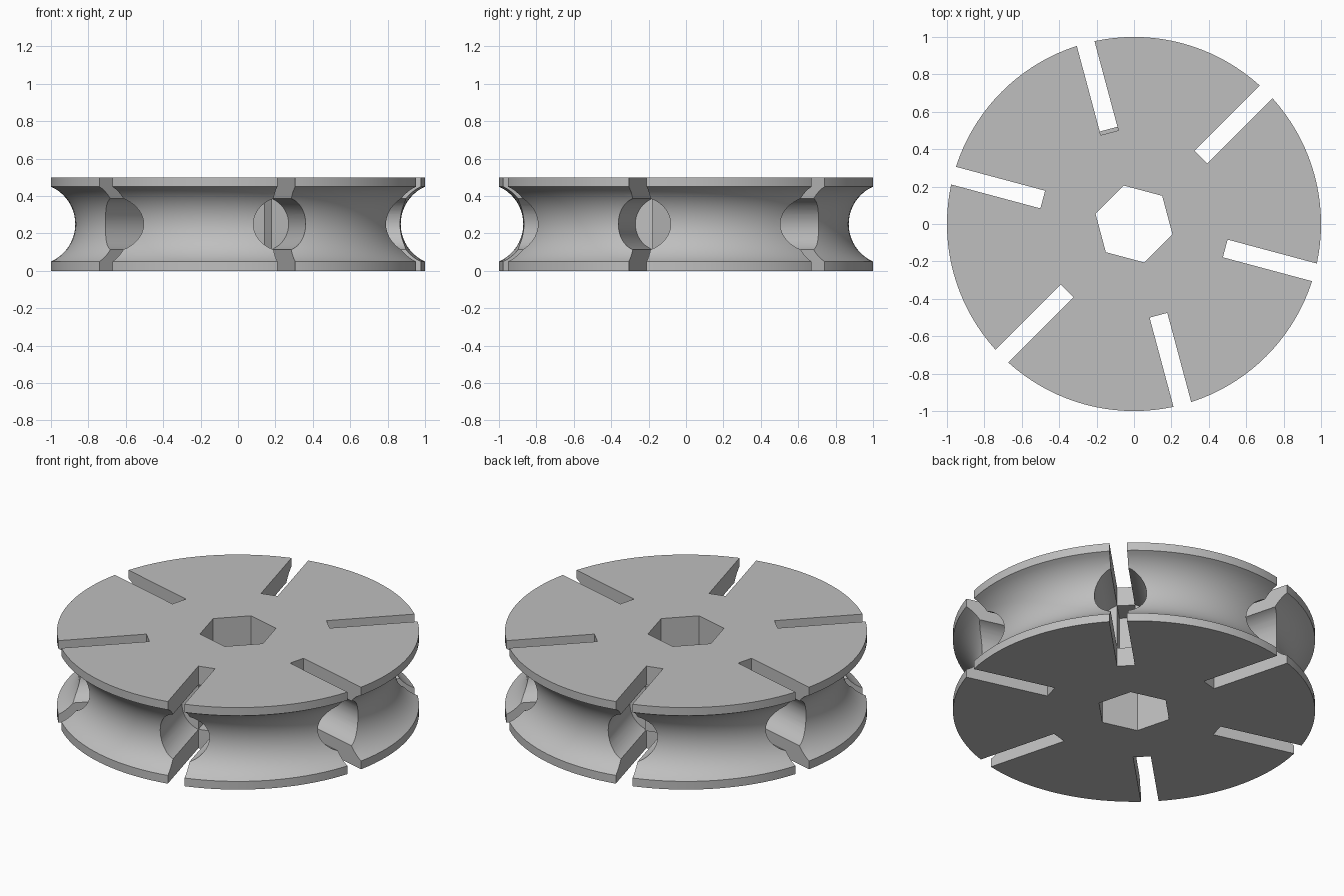
import bpy
import bmesh
from math import radians, sin, cos, asin, tau
from mathutils import Matrix

if "Cube" in bpy.data.objects:
    bpy.data.objects.remove(bpy.data.objects["Cube"], do_unlink=True)

HEIGHT = 0.5
MID = HEIGHT / 2
SLOT_END = 0.505
SLOT_WIDTH = 0.098

grey = bpy.data.materials.new("plain grey")
grey.use_nodes = True
grey.diffuse_color = (0.52, 0.52, 0.52, 1)
grey.node_tree.nodes["Principled BSDF"].inputs["Base Color"].default_value = grey.diffuse_color


def make_object(name, bm):
    bmesh.ops.recalc_face_normals(bm, faces=bm.faces)
    mesh = bpy.data.meshes.new(name)
    bm.to_mesh(mesh)
    bm.free()
    mesh.materials.append(grey)
    obj = bpy.data.objects.new(name, mesh)
    bpy.context.collection.objects.link(obj)
    return obj


def spoke_box(bm, start, end, height, turn):
    """Box lying along a spoke, from radius start to radius end."""
    size = Matrix.Diagonal((end - start, SLOT_WIDTH, height, 1))
    place = Matrix.Translation(((start + end) / 2, 0, MID))
    bmesh.ops.create_cube(bm, size=1, matrix=turn @ place @ size)


# Grooved wheel body: rim profile spun around the axle
groove_radius, groove_centre = 0.219, 1.089
half_angle = asin(0.2 / groove_radius)
steps = 20
profile = [(1, 0)]
for i in range(steps + 1):
    a = half_angle * (2 * i / steps - 1)
    profile.append((groove_centre - groove_radius * cos(a), MID + groove_radius * sin(a)))
profile.append((1, HEIGHT))

bm = bmesh.new()
verts = [bm.verts.new((x, 0, z)) for x, z in profile]
edges = [bm.edges.new(pair) for pair in zip(verts, verts[1:])]
bmesh.ops.spin(bm, geom=verts + edges, cent=(0, 0, 0), axis=(0, 0, 1),
               angle=tau, steps=120, use_merge=True)
bmesh.ops.remove_doubles(bm, verts=bm.verts, dist=0.0001)
bmesh.ops.holes_fill(bm, edges=[e for e in bm.edges if e.is_boundary], sides=0)
wheel = make_object("grooved_wheel", bm)

# Cutters: hexagonal axle hole, then slots, round pockets and deeper recesses
turns = [Matrix.Rotation(radians(45 + 60 * i), 4, 'Z') for i in range(6)]

hexagon = bmesh.new()
ring = [hexagon.verts.new(t @ Matrix.Translation((0.213, 0, -0.1)).translation) for t in turns]
base = hexagon.faces.new(ring)
top = bmesh.ops.extrude_face_region(hexagon, geom=[base])
bmesh.ops.translate(hexagon, vec=(0, 0, HEIGHT + 0.2),
                    verts=[v for v in top["geom"] if isinstance(v, bmesh.types.BMVert)])

slots, pockets, recesses = bmesh.new(), bmesh.new(), bmesh.new()
for turn in turns:
    spoke_box(slots, SLOT_END, 1.2, HEIGHT + 0.2, turn)
    spoke_box(recesses, 0.365, SLOT_END + 0.02, 0.27, turn)
    lay = Matrix.Translation(((SLOT_END + 1.2) / 2, 0, MID)) @ Matrix.Rotation(radians(90), 4, 'Y')
    bmesh.ops.create_cone(pockets, cap_ends=True, segments=48, radius1=0.145, radius2=0.145,
                          depth=1.2 - SLOT_END, matrix=turn @ lay)

bpy.ops.object.select_all(action='DESELECT')
wheel.select_set(True)
bpy.context.view_layer.objects.active = wheel
for name, shape in (("axle_hole_cutter", hexagon), ("slot_cutter", slots),
                    ("pocket_cutter", pockets), ("recess_cutter", recesses)):
    cutter = make_object(name, shape)
    cutter.hide_render = True
    cut = wheel.modifiers.new(name, 'BOOLEAN')
    cut.operation = 'DIFFERENCE'
    cut.solver = 'EXACT'
    cut.object = cutter
    bpy.ops.object.modifier_apply(modifier=cut.name)
    bpy.data.objects.remove(cutter, do_unlink=True)

# Smooth groove and pockets with crisp edges
bpy.ops.object.shade_smooth_by_angle(angle=radians(25))
